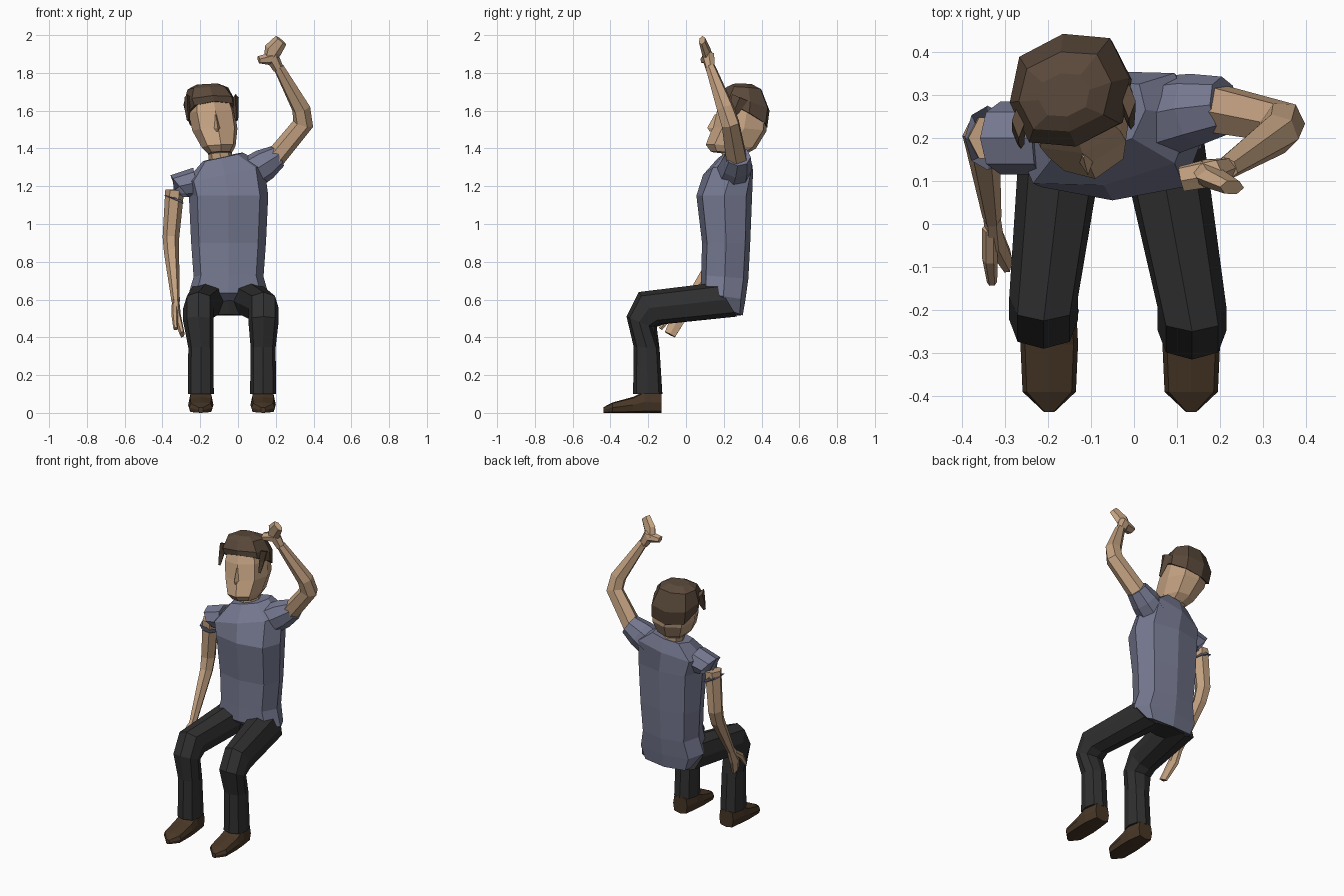
import bpy, bmesh, math
from mathutils import Vector as V

COLORS = {"skin": (.55, .36, .22), "shirt": (.18, .19, .28), "trousers": (.03, .029, .029),
          "leather": (.065, .038, .02), "hair": (.10, .065, .042)}
MATS = {}
for key, c in COLORS.items():
    MATS[key] = bpy.data.materials.new(key)
    MATS[key].diffuse_color = (*c, 1)


def skin_rings(name, mat, rings):
    """Bridge matching rings of points and cap both ends."""
    bm = bmesh.new()
    vs = [[bm.verts.new(p) for p in r] for r in rings]
    n = len(vs[0])
    for a, b in zip(vs, vs[1:]):
        for i in range(n):
            j = (i + 1) % n
            bm.faces.new((a[i], a[j], b[j], b[i]))
    bm.faces.new(vs[0])
    bm.faces.new(vs[-1])
    bmesh.ops.recalc_face_normals(bm, faces=bm.faces)
    me = bpy.data.meshes.new(name)
    bm.to_mesh(me)
    bm.free()
    me.materials.append(MATS[mat])
    ob = bpy.data.objects.new(name, me)
    bpy.context.collection.objects.link(ob)
    return ob


def section(c, u, v, n, p):
    pts = []
    for i in range(n):
        t = 2 * math.pi * i / n
        f = [math.copysign(abs(k) ** p, k) if abs(k) > 1e-6 else 0 for k in (math.cos(t), math.sin(t))]
        pts.append(c + u * f[0] + v * f[1])
    return pts


def loft(name, mat, rows, side=(1, 0, 0), n=8, p=.8):
    """Rows are (front point, back point, half width, optional own side axis)."""
    rings = []
    for row in rows:
        a, b = V(row[0]), V(row[1])
        s = V(row[3] if len(row) > 3 else side).normalized()
        rings.append(section((a + b) / 2, (a - b) / 2, s * row[2], n, p))
    return skin_rings(name, mat, rings)


def limb(name, mat, rows, ref=(1, 0, 0), n=6, p=1):
    """Rows are (centre, radius along ref, other radius)."""
    pts = [V(r[0]) for r in rows]
    rings = []
    for i, r in enumerate(rows):
        t = V()
        if i:
            t += (pts[i] - pts[i - 1]).normalized()
        if i < len(rows) - 1:
            t += (pts[i + 1] - pts[i]).normalized()
        t.normalize()
        u = V(ref)
        u = (u - t * u.dot(t)).normalized()
        rings.append(section(pts[i], u * r[1], t.cross(u) * r[2], n, p))
    return skin_rings(name, mat, rings)


# Legs and shoes
for label, hip, knee, foot, dy in (("right", -.165, -.21, -.197, .025), ("left", .06, .135, .133, 0)):
    loft(label + "_trouser_leg", "trousers", [
        ((hip, .16, .69), (hip, .27, .51), .10),
        ((knee, -.25 + dy, .64), (knee, -.14 + dy, .47), .08),
        ((knee, -.315 + dy, .51), (knee, -.18 + dy, .455), .08),
        ((foot, -.277, .35), (foot, -.14, .34), .066),
        ((foot, -.28, .10), (foot, -.125, .10), .069)])
    loft(label + "_shoe", "leather", [
        ((foot, y, top), (foot, y, 0), w) for y, top, w in
        ((-.13, .11, .05), (-.22, .115, .064), (-.28, .085, .067), (-.39, .055, .062), (-.437, .03, .012))], p=.5)

# Hips under the shirt
loft("hips", "trousers", [((-.05, .11, .68), (-.05, .30, .68), .18),
                          ((-.05, .15, .52), (-.05, .29, .515), .13)])

# Shirt body, shoulders tilted and turned
loft("shirt", "shirt", [
    ((-.05, .15, .58), (-.05, .30, .515), .18),
    ((-.05, .08, .635), (-.05, .315, .60), .215),
    ((-.05, .08, .73), (-.05, .33, .71), .185),
    ((-.05, .085, .90), (-.05, .34, .90), .198),
    ((-.05, .055, 1.15), (-.05, .35, 1.15), .21),
    ((-.07, .09, 1.26), (-.07, .355, 1.28), .215, (.21, .03, .045)),
    ((-.09, .17, 1.35), (-.07, .33, 1.36), .11, (.21, .03, .045))], p=.68)

# Sleeves
limb("right_sleeve", "shirt", [((-.22, .2, 1.22), .08, .085), ((-.31, .2, 1.20), .075, .085),
                               ((-.34, .2, 1.13), .058, .075)], ref=(0, 0, 1) and (.6, 0, .8), n=8)
limb("left_sleeve", "shirt", [((.07, .25, 1.27), .09, .095), ((.14, .265, 1.315), .085, .085),
                              ((.21, .275, 1.36), .062, .068)], ref=(.7, 0, -.7), n=8)

# Arms
limb("right_arm", "skin", [((-.335, .2, 1.18), .05, .055), ((-.355, .205, .93), .044, .05),
                           ((-.352, .18, .85), .04, .045), ((-.33, .015, .59), .022, .028)])
limb("left_arm", "skin", [((.18, .27, 1.33), .055, .062), ((.345, .235, 1.53), .055, .052),
                          ((.335, .21, 1.61), .05, .048), ((.215, .13, 1.83), .03, .027)], ref=(1, 0, -.5))

# Hands
limb("right_hand", "skin", [((-.33, .015, .59), .02, .028), ((-.325, -.03, .52), .022, .045),
                            ((-.295, -.085, .415), .013, .035)])
limb("right_thumb", "skin", [((-.335, -.01, .57), .018, .018), ((-.335, -.08, .52), .018, .02),
                             ((-.33, -.135, .445), .012, .012)])
limb("left_fist", "skin", [((.215, .13, 1.82), .028, .026), ((.185, .12, 1.88), .043, .035),
                           ((.11, .105, 1.87), .02, .032)], ref=(.7, 0, .7))
limb("left_fingers", "skin", [((.165, .12, 1.87), .03, .03), ((.185, .105, 1.92), .048, .024),
                              ((.228, .085, 1.973), .036, .018)], ref=(.7, 0, -.7))

# Neck, head and nose
limb("neck", "skin", [((-.085, .255, 1.31), .065, .065), ((-.105, .255, 1.43), .06, .065)], n=8)
FACE = (.97, .2, .05)
loft("head", "skin", [
    ((-.09, .13, 1.385), (-.10, .31, 1.365), .065),
    ((-.09, .105, 1.42), (-.115, .37, 1.40), .092),
    ((-.105, .14, 1.51), (-.14, .425, 1.49), .122),
    ((-.12, .165, 1.60), (-.16, .43, 1.59), .125),
    ((-.135, .21, 1.69), (-.165, .39, 1.69), .10)], FACE, p=.8)
loft("nose", "skin", [((-.117, .152, 1.58), (-.12, .2, 1.58), .010),
                      ((-.107, .113, 1.51), (-.115, .2, 1.50), .022),
                      ((-.107, .125, 1.49), (-.115, .2, 1.485), .018)], FACE, n=4)

# Hair cap with sideburns
loft("hair", "hair", [
    ((-.125, .185, 1.65), (-.155, .43, 1.51), .138),
    ((-.135, .18, 1.68), (-.165, .442, 1.60), .142),
    ((-.15, .215, 1.725), (-.17, .40, 1.71), .11),
    ((-.155, .25, 1.742), (-.17, .35, 1.738), .06)], FACE, p=.8)
for label, x, y in (("right", -.268, .0), ("left", -.012, .045)):
    limb(label + "_sideburn", "hair", [((x, .24 + y, 1.67), .016, .045), ((x, .215 + y, 1.61), .015, .03),
                                       ((x + .005, .185 + y, 1.55), .008, .012)], n=4)
